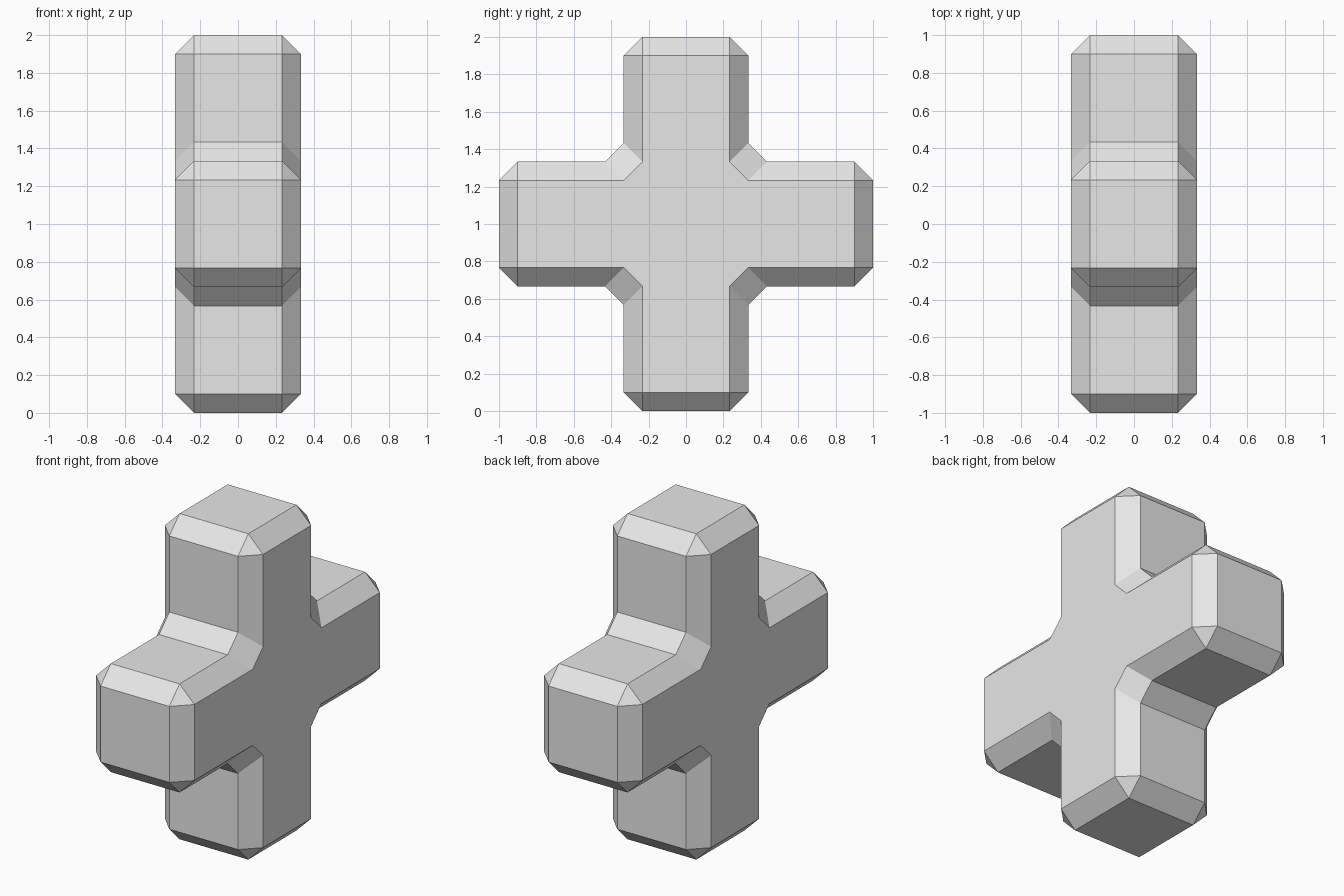
import bpy
import bmesh

cube = bpy.data.objects.get("Cube")
if cube:
    bpy.data.objects.remove(cube, do_unlink=True)

HALF = 1 / 3      # half thickness of each arm
CUT = 0.1         # chamfer size
IN = HALF - CUT

# One quadrant of the cross: (rim point, matching point on the flat side)
QUADRANT = [
    ((IN, 1), (IN, 1 - CUT)),
    ((HALF, 1 - CUT), (IN, 1 - CUT)),
    ((HALF, HALF + CUT), (IN, HALF)),
    ((HALF + CUT, HALF), (HALF, IN)),
    ((1 - CUT, HALF), (1 - CUT, IN)),
    ((1, IN), (1 - CUT, IN)),
]

# Turn the quadrant four times to close the outline
pairs = []
for turn in range(4):
    for pair in QUADRANT:
        turned = []
        for y, z in pair:
            for _ in range(turn):
                y, z = z, -y
            turned.append((y, z))
        pairs.append(turned)

bm = bmesh.new()
verts = {}


def vert(x, point):
    key = (round(x, 4), round(point[0], 4), round(point[1], 4))
    if key not in verts:
        verts[key] = bm.verts.new((x, point[0], point[1] + 1))
    return verts[key]


def face(corners):
    bm.faces.new(list(dict.fromkeys(corners)))


# Flat sides with their chamfers, then the band joining the two rims
for side in (-1, 1):
    face([vert(side * HALF, flat) for rim, flat in pairs])
for i, (rim, flat) in enumerate(pairs):
    next_rim, next_flat = pairs[(i + 1) % len(pairs)]
    for side in (-1, 1):
        face([vert(side * IN, rim), vert(side * IN, next_rim),
              vert(side * HALF, next_flat), vert(side * HALF, flat)])
    face([vert(-IN, rim), vert(-IN, next_rim), vert(IN, next_rim), vert(IN, rim)])
bmesh.ops.recalc_face_normals(bm, faces=bm.faces)

mesh = bpy.data.meshes.new("chamfered_cross")
bm.to_mesh(mesh)
bm.free()
cross = bpy.data.objects.new("chamfered_cross", mesh)
bpy.context.collection.objects.link(cross)

# Plain light grey surface
grey = bpy.data.materials.new("light_grey")
grey.use_nodes = True
color = (0.8, 0.8, 0.8, 1)
grey.diffuse_color = color
grey.node_tree.nodes["Principled BSDF"].inputs["Base Color"].default_value = color
mesh.materials.append(grey)
